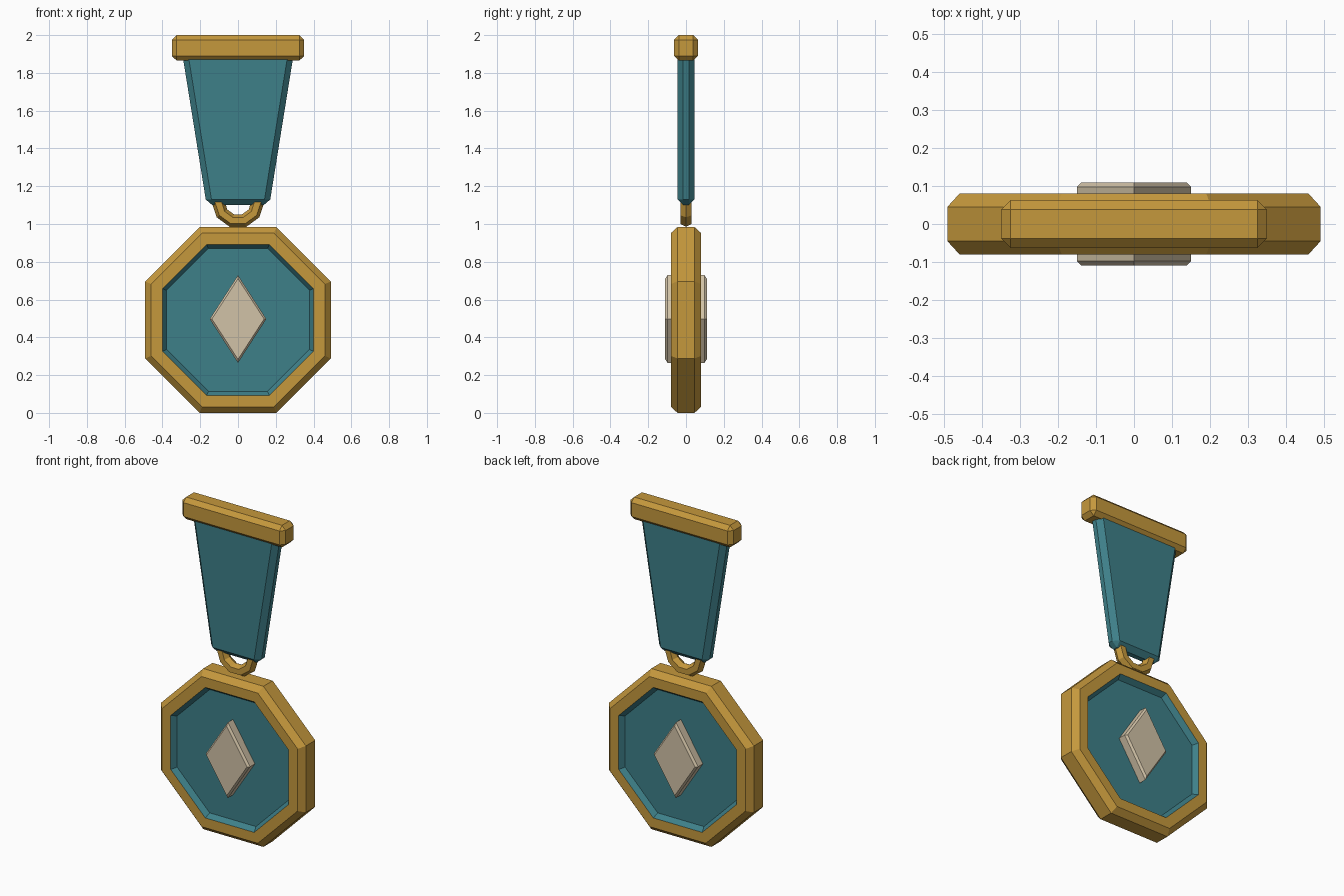
import bpy, bmesh, math

if "Cube" in bpy.data.objects:
    bpy.data.objects.remove(bpy.data.objects["Cube"])


def material(name, rgb):
    m = bpy.data.materials.new(name)
    m.diffuse_color = (*rgb, 1)
    m.use_nodes = True
    m.node_tree.nodes["Principled BSDF"].inputs["Base Color"].default_value = m.diffuse_color
    return m


gold = material("antique gold", (0.56, 0.315, 0.046))
teal = material("teal", (0.048, 0.215, 0.25))
silver = material("pale silver", (0.64, 0.54, 0.385))


def finish(name, bm, mats, bevel=0):
    bmesh.ops.recalc_face_normals(bm, faces=bm.faces)
    me = bpy.data.meshes.new(name)
    bm.to_mesh(me)
    bm.free()
    for m in mats:
        me.materials.append(m)
    ob = bpy.data.objects.new(name, me)
    bpy.context.collection.objects.link(ob)
    if bevel:
        mod = ob.modifiers.new("chamfer", 'BEVEL')
        mod.width, mod.segments = bevel, 1
        mod.limit_method = 'NONE'
    return ob


def loft(name, outline, rings, zc, mats, inner=0):
    """Scale a unit xz outline along y; faces within the inner size take the second colour."""
    bm = bmesh.new()
    loops = [[bm.verts.new((x * s, y, zc + z * s)) for x, z in outline] for s, y in rings]
    n = len(outline)
    for k in range(len(loops) - 1):
        a, b = loops[k], loops[k + 1]
        for i in range(n):
            j = (i + 1) % n
            f = bm.faces.new((a[i], a[j], b[j], b[i]))
            f.material_index = int(max(rings[k][0], rings[k + 1][0]) <= inner)
    for lp in (loops[0], loops[-1]):
        bm.faces.new(lp).material_index = int(inner > 0)
    return finish(name, bm, mats)


def block(name, z0, z1, w0, w1, d, mat, bevel):
    """Tapered box with chamfered edges."""
    bm = bmesh.new()
    bmesh.ops.create_cube(bm, size=2)
    for v in bm.verts:
        top = v.co.z > 0
        v.co = (v.co.x * (w1 if top else w0), v.co.y * d, z1 if top else z0)
    return finish(name, bm, [mat], bevel)


# Octagonal medal: gold rim with a recessed teal field on both sides
r8 = 1 / math.cos(math.pi / 8)
octagon = [(r8 * math.cos((i + .5) * math.pi / 4), r8 * math.sin((i + .5) * math.pi / 4))
           for i in range(8)]
half = [(0.378, 0.05), (0.40, 0.08), (0.46, 0.08), (0.492, 0.045)]
rings = [(s, -y) for s, y in half] + half[::-1]
loft("medal_body", octagon, rings, 0.492, [gold, teal], 0.401)

# Diamond emblem, passing through to both faces
diamond = [(0.15, 0), (0, 0.232), (-0.15, 0), (0, -0.232)]
loft("diamond_emblem", diamond, [(.92, -.11), (1, -.098), (1, .098), (.92, .11)],
     0.497, [silver])

# Ribbon and top bar
block("ribbon", 1.10, 1.92, 0.166, 0.298, 0.045, teal, 0.03)
block("top_bar", 1.865, 2.0, 0.35, 0.35, 0.063, gold, 0.025)

# Hanging ring
bm = bmesh.new()
N, M, R, r = 10, 6, 0.105, 0.035
grid = []
for i in range(N):
    a = 2 * math.pi * i / N
    row = []
    for j in range(M):
        b = 2 * math.pi * j / M
        q = R + r * math.cos(b)
        row.append(bm.verts.new((q * math.cos(a), r * math.sin(b), 1.118 + q * math.sin(a))))
    grid.append(row)
for i in range(N):
    for j in range(M):
        k, l = (i + 1) % N, (j + 1) % M
        bm.faces.new((grid[i][j], grid[k][j], grid[k][l], grid[i][l]))
finish("hanging_ring", bm, [gold])
